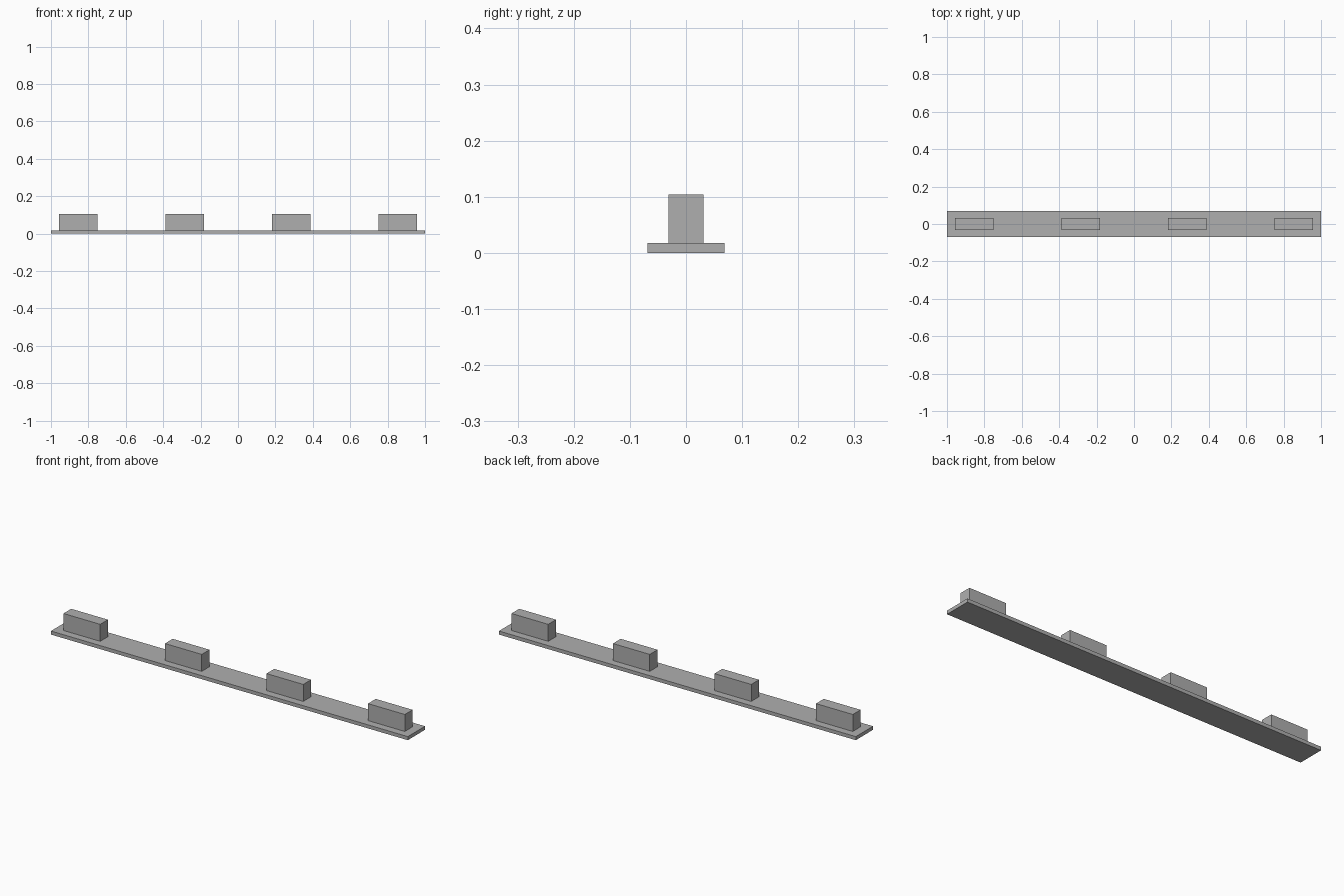
import bpy

# Remove the default cube
default_cube = bpy.data.objects.get("Cube")
if default_cube:
    bpy.data.objects.remove(default_cube, do_unlink=True)

# Single plain grey
GREY = (0.43, 0.43, 0.43, 1.0)
grey = bpy.data.materials.new("plain_grey")
grey.use_nodes = True
grey.diffuse_color = GREY
shader = next(n for n in grey.node_tree.nodes if n.type == "BSDF_PRINCIPLED")
shader.inputs["Base Color"].default_value = GREY


def box(name, x, bottom, size):
    """Box centred on x and y = 0, resting at height bottom."""
    bpy.ops.mesh.primitive_cube_add(size=1, location=(x, 0, bottom + size[2] / 2))
    obj = bpy.context.object
    obj.name = name
    obj.scale = size
    bpy.ops.object.transform_apply(location=False, rotation=False, scale=True)
    obj.data.materials.append(grey)
    return obj


# Long flat base plank
BASE_HEIGHT = 0.018
box("base_plank", 0, 0, (2.0, 0.138, BASE_HEIGHT))

# Four evenly spaced upright blocks
COUNT = 4
SPACING = 0.569
for i in range(COUNT):
    x = (i - (COUNT - 1) / 2) * SPACING
    box(f"block_{i + 1}", x, BASE_HEIGHT, (0.206, 0.062, 0.086))
